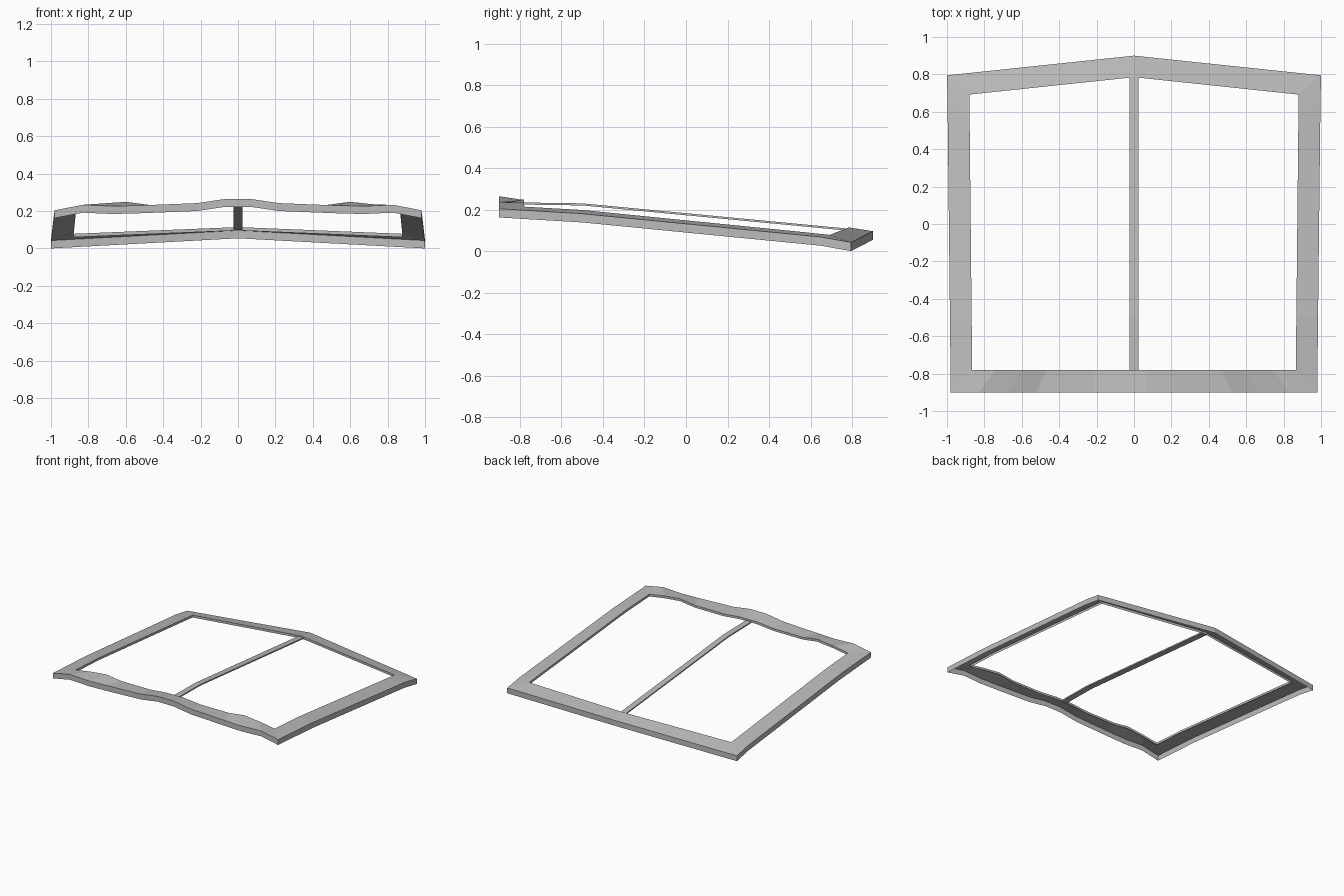
import bpy
import bmesh

cube = bpy.data.objects.get("Cube")
if cube:
    bpy.data.objects.remove(cube, do_unlink=True)

grey = bpy.data.materials.new("plain_grey")
grey.use_nodes = True
grey.diffuse_color = (0.5, 0.5, 0.5, 1)
grey.node_tree.nodes["Principled BSDF"].inputs["Base Color"].default_value = (0.5, 0.5, 0.5, 1)


def finish(bm, name):
    mesh = bpy.data.meshes.new(name)
    bm.to_mesh(mesh)
    bm.free()
    mesh.materials.append(grey)
    obj = bpy.data.objects.new(name, mesh)
    bpy.context.collection.objects.link(obj)
    return obj


def mirrored_loop(half):
    """Close a half outline that ends on the centre line."""
    return half + [(-x, y, z) for x, y, z in reversed(half[:-1])]


def lowered(points, depth):
    return [(x, y, z - depth) for x, y, z in points]


FRONT_OUT, FRONT_IN = -0.9, -0.78

# Front bar edges as (x, z), from the centre to the corner
front_outer = [(0.07, 0.264), (0.22, 0.242), (0.52, 0.23), (0.67, 0.226), (0.83, 0.233), (0.98, 0.204)]
front_inner = [(0.07, 0.246), (0.22, 0.232), (0.47, 0.232), (0.6, 0.249), (0.74, 0.234), (0.865, 0.214)]

# Side rail and back bar continue each outline to the back centre
outer = mirrored_loop([(x, FRONT_OUT, z) for x, z in front_outer] + [
    (0.984, -0.5, 0.18), (0.997, 0.65, 0.068), (1.0, 0.795, 0.042), (0, 0.9, 0.096)])
inner = mirrored_loop([(x, FRONT_IN, z) for x, z in front_inner] + [
    (0.868, -0.5, 0.198), (0.879, 0.58, 0.09), (0.88, 0.692, 0.078), (0, 0.785, 0.114)])

# Open shell: outer skirt, top surface and shallow inner lip
bm = bmesh.new()
rings = [[bm.verts.new(p) for p in ring]
         for ring in (lowered(outer, 0.042), outer, inner, lowered(inner, 0.018))]
count = len(outer)
for a, b in zip(rings, rings[1:]):
    for i in range(count):
        j = (i + 1) % count
        bm.faces.new((a[i], a[j], b[j], b[i]))
finish(bm, "panel_frame")

# Thin bent strip down the middle
bm = bmesh.new()
rows = []
for y, z in [(FRONT_IN, 0.234), (-0.5, 0.23), (0.785, 0.108)]:
    rows.append([bm.verts.new(p) for p in (
        (-0.023, y, z), (0.023, y, z), (0.023, y, z - 0.01), (-0.023, y, z - 0.01))])
for a, b in zip(rows, rows[1:]):
    for i in range(4):
        j = (i + 1) % 4
        bm.faces.new((a[i], a[j], b[j], b[i]))
bm.faces.new(rows[0])
bm.faces.new(rows[-1])
bmesh.ops.recalc_face_normals(bm, faces=bm.faces)
finish(bm, "centre_strip")
